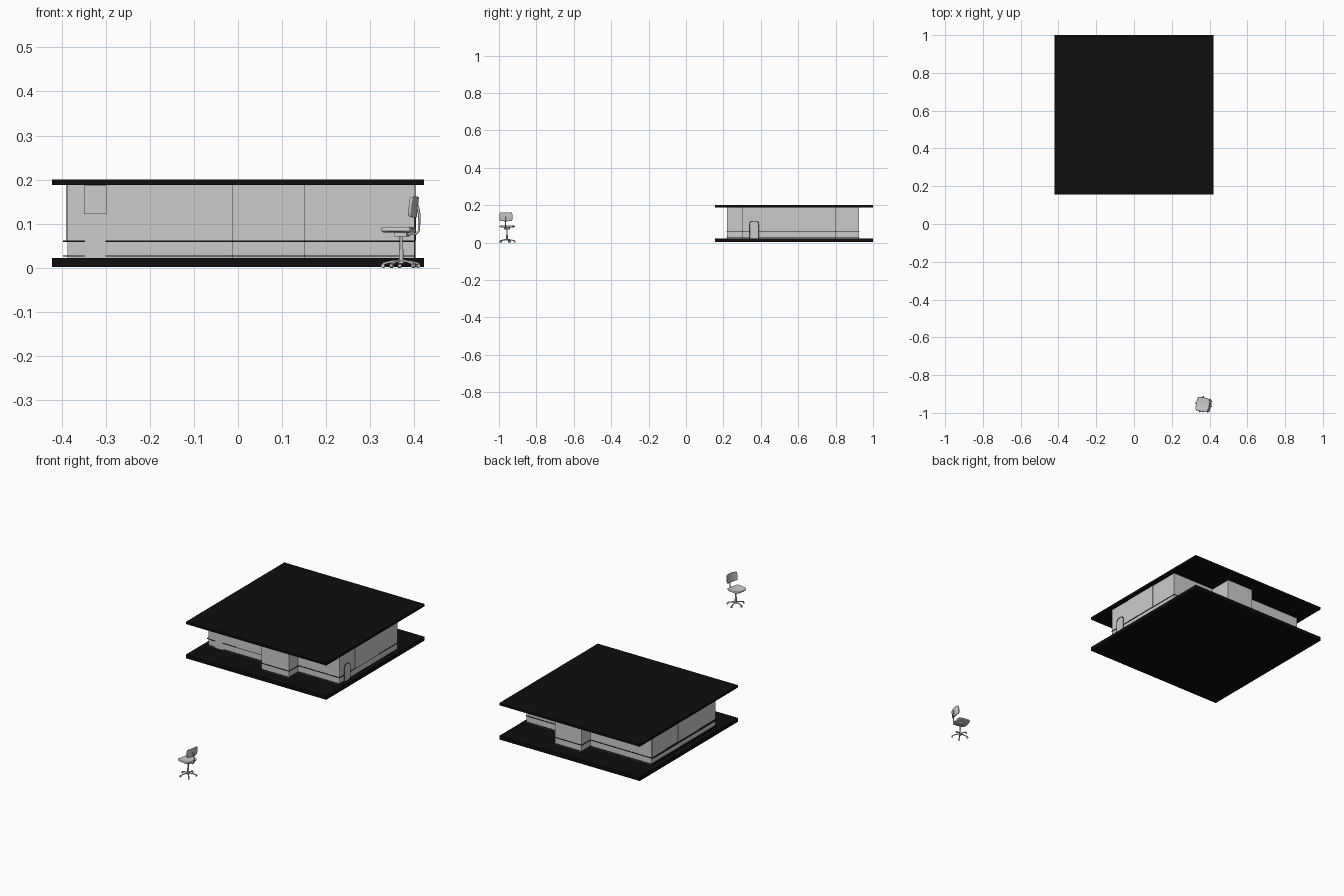
import bpy, bmesh, math
from mathutils import Matrix, Vector

if "Cube" in bpy.data.objects:
    bpy.data.objects.remove(bpy.data.objects["Cube"])

black = bpy.data.materials.new("black")
black.diffuse_color = (0.004, 0.004, 0.004, 1)
black.use_nodes = True
black.node_tree.nodes["Principled BSDF"].inputs["Base Color"].default_value = black.diffuse_color


def add_mesh(name, bm, mat=None):
    bmesh.ops.recalc_face_normals(bm, faces=bm.faces)
    me = bpy.data.meshes.new(name)
    bm.to_mesh(me)
    bm.free()
    ob = bpy.data.objects.new(name, me)
    bpy.context.collection.objects.link(ob)
    if mat:
        me.materials.append(mat)
    return ob


def box(name, lo, hi, mat=None):
    lo, hi = Vector(lo), Vector(hi)
    bm = bmesh.new()
    bmesh.ops.create_cube(bm, size=1, matrix=Matrix.Translation((lo + hi) / 2)
                          @ Matrix.Diagonal((*(hi - lo), 1)))
    return add_mesh(name, bm, mat)


def tube(name, points, radius, mat=None):
    cu = bpy.data.curves.new(name, 'CURVE')
    cu.dimensions = '3D'
    cu.bevel_depth, cu.bevel_resolution, cu.use_fill_caps = radius, 2, True
    sp = cu.splines.new('POLY')
    sp.points.add(len(points) - 1)
    for p, co in zip(sp.points, points):
        p.co = (*co, 1)
    ob = bpy.data.objects.new(name, cu)
    bpy.context.collection.objects.link(ob)
    if mat:
        cu.materials.append(mat)
    return ob


# --- Pavilion: two black slabs and the stepped wall block between them
box("base_slab", (-.422, .155, .002), (.422, 1, .022), black)
box("roof_slab", (-.422, .155, .188), (.422, 1, .2), black)

plan = [(-.387, .30), (-.013, .30), (-.013, .22), (.152, .22), (.152, .30), (.40, .30),
        (.40, .80), (.14, .80), (.14, .925), (-.02, .925), (-.02, .85), (-.387, .85)]
bm = bmesh.new()
floor = bm.faces.new([bm.verts.new((x, y, .02)) for x, y in plan])
top = bmesh.ops.extrude_face_region(bm, geom=[floor])["geom"]
bmesh.ops.translate(bm, vec=(0, 0, .169), verts=[v for v in top if isinstance(v, bmesh.types.BMVert)])
add_mesh("walls", bm)

# Thin black rails along every wall, broken at the doors
gaps = {0: (-.347, -.300), 5: (.34, .39)}
for i, a in enumerate(plan):
    b = plan[(i + 1) % len(plan)]
    axis = 0 if a[1] == b[1] else 1
    s, e = sorted((a[axis], b[axis]))
    spans = [(s, gaps[i][0]), (gaps[i][1], e)] if i in gaps else [(s, e)]
    side = .010 if i == 11 else .0025     # left rail stands off the wall
    for s, e in spans:
        for z in (.027, .0605):
            lo, hi = [a[0] - side, a[1] - .0025, z - .0015], [a[0] + .0025, a[1] + .0025, z + .0015]
            lo[axis], hi[axis] = s, e
            box("rail", lo, hi, black)

# Windows and upper door lights, slightly proud of the walls
box("front_window", (-.222, .297, .062), (-.014, .301, .187))
box("front_door_light", (-.349, .296, .122), (-.298, .301, .187))
box("right_window", (.399, .43, .062), (.403, .63, .187))
box("left_window", (-.390, .44, .062), (-.386, .62, .187))
box("left_rear_window", (-.390, .72, .062), (-.386, .845, .187))

# Door outline with rounded top on the right wall
arch = [(.401, .34, .022)]
arch += [(.401, .365 - .025 * math.cos(t * math.pi / 8), .10 + .015 * math.sin(t * math.pi / 8))
         for t in range(9)]
tube("right_door_frame", arch + [(.401, .39, .022)], .0015, black)

# --- Swivel chair, modelled around its column, back towards +x
chair = []


def pad(name, size, loc, tilt, bend, axis):
    """Rounded cushion, bent into a shallow dish."""
    bm = bmesh.new()
    bmesh.ops.create_grid(bm, x_segments=8, y_segments=8, size=.5)
    for v in bm.verts:
        x, y = v.co.x * 2, v.co.y * 2
        r = 1 - .10 * (x * x * y * y)
        v.co = (x * r * size[0] / 2, y * r * size[1] / 2, bend * (y * y if axis else x * x))
    bmesh.ops.transform(bm, matrix=Matrix.Translation(loc) @ Matrix.Rotation(tilt, 4, 'Y'), verts=bm.verts)
    ob = add_mesh(name, bm)
    m = ob.modifiers.new("thickness", 'SOLIDIFY')
    m.thickness, m.offset = size[2], 0
    m = ob.modifiers.new("round", 'BEVEL')
    m.width, m.segments = size[2] * .3, 2
    for p in ob.data.polygons:
        p.use_smooth = True
    chair.append(ob)


pad("seat", (.072, .076, .010), (-.006, 0, .085), 0, .003, 1)
pad("backrest", (.048, .072, .007), (.033, 0, .138), math.radians(-84), .006, 1)

# Back support bar and seat mechanism
chair.append(tube("back_support", [(0, 0, .076), (.034, 0, .077), (.041, 0, .084),
                                   (.042, 0, .12), (.038, 0, .142)], .0028))
chair.append(box("seat_mechanism", (-.013, -.013, .071), (.015, .013, .080)))
chair.append(tube("column", [(0, 0, .014), (0, 0, .074)], .0035))
chair.append(tube("column_sleeve", [(0, 0, .012), (0, 0, .042)], .005))
chair.append(tube("hub", [(0, 0, .010), (0, 0, .020)], .008))

# Five star legs with castors
for k in range(5):
    c, s = math.cos(k * math.tau / 5 + .6), math.sin(k * math.tau / 5 + .6)
    chair.append(tube("star_leg", [(0, 0, .017), (.024 * c, .024 * s, .014), (.043 * c, .043 * s, .009)], .0028))
    w = Vector((.042 * c, .042 * s, .0045))
    d = Vector((-s, c, 0)) * .0035
    chair.append(tube("castor", [w - d, w + d], .0045))

place = Matrix.Translation((.370, -.957, 0)) @ Matrix.Rotation(-.2, 4, 'Z')
for ob in chair:
    ob.matrix_world = place @ ob.matrix_world
